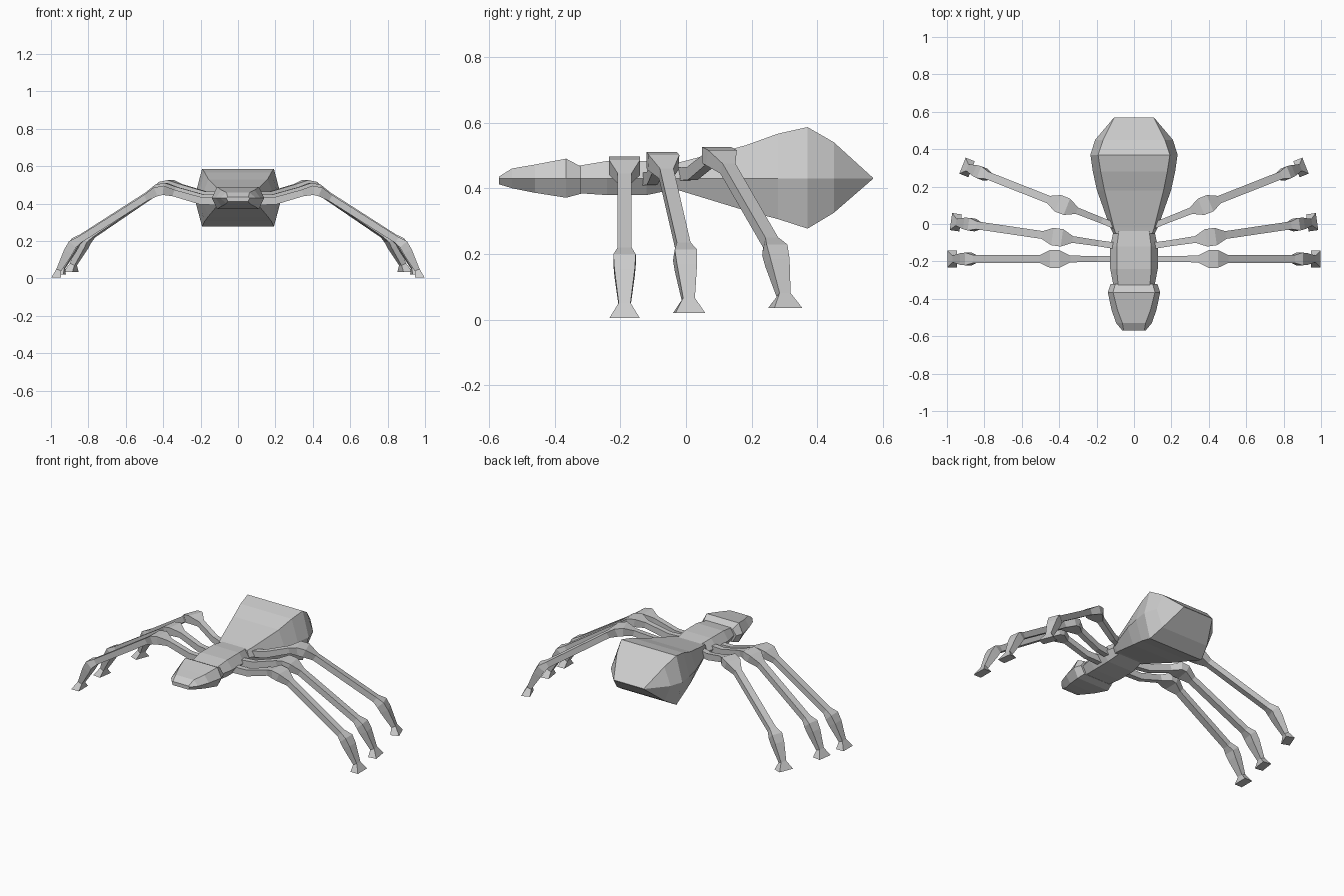
import bpy, bmesh
from math import cos, sin, radians
from mathutils import Vector

if "Cube" in bpy.data.objects:
    bpy.data.objects.remove(bpy.data.objects["Cube"])

MID = 0.43  # height of the widest line of the body


def loft(name, rings):
    """Skin a list of equal-length point rings and cap both ends."""
    bm = bmesh.new()
    loops = [[bm.verts.new(p) for p in ring] for ring in rings]
    n = len(loops[0])
    for a, b in zip(loops, loops[1:]):
        for i in range(n):
            j = (i + 1) % n
            bm.faces.new((a[i], a[j], b[j], b[i]))
    bm.faces.new(loops[0])
    bm.faces.new(loops[-1][::-1])
    bmesh.ops.remove_doubles(bm, verts=bm.verts, dist=0.0005)
    bmesh.ops.recalc_face_normals(bm, faces=bm.faces)
    mesh = bpy.data.meshes.new(name)
    bm.to_mesh(mesh)
    bm.free()
    obj = bpy.data.objects.new(name, mesh)
    bpy.context.collection.objects.link(obj)
    return obj


def body_part(name, rows):
    """Six-sided body segment; rows of y, top z, bottom z, flat half-width, widest half-width."""
    loft(name, [[(-wt, y, zt), (wt, y, zt), (wm, y, MID), (wt, y, zb), (-wt, y, zb), (-wm, y, MID)]
                for y, zt, zb, wt, wm in rows])


body_part("head", [
    (-0.57, 0.435, 0.412, 0.055, 0.062),
    (-0.53, 0.460, 0.400, 0.062, 0.095),
    (-0.46, 0.472, 0.386, 0.088, 0.120),
    (-0.365, 0.490, 0.371, 0.112, 0.140),
    (-0.32, 0.466, 0.383, 0.100, 0.125)])

body_part("thorax", [
    (-0.33, 0.468, 0.385, 0.085, 0.110),
    (-0.24, 0.483, 0.379, 0.092, 0.127),
    (-0.12, 0.483, 0.379, 0.092, 0.127),
    (-0.03, 0.474, 0.398, 0.080, 0.108)])

body_part("abdomen", [
    (-0.05, 0.472, 0.400, 0.098, 0.112),
    (-0.02, 0.479, 0.393, 0.108, 0.127),
    (0.18, 0.530, 0.332, 0.158, 0.198),
    (0.28, 0.566, 0.306, 0.178, 0.220),
    (0.37, 0.586, 0.277, 0.192, 0.233),
    (0.45, 0.540, 0.325, 0.165, 0.208),
    (0.57, 0.431, 0.429, 0.105, 0.106)])

# Leg profile: distance from hip, height, side half-width, half-thickness
LEG = [(-0.04, 0.412, 0.018, 0.020), (0.08, 0.415, 0.016, 0.020),
       (0.225, 0.457, 0.018, 0.018),
       (0.280, 0.471, 0.047, 0.025), (0.320, 0.463, 0.047, 0.025),
       (0.375, 0.430, 0.021, 0.018),
       (0.730, 0.205, 0.021, 0.018),
       (0.765, 0.182, 0.034, 0.025), (0.787, 0.143, 0.031, 0.025),
       (0.838, 0.045, 0.018, 0.014), (0.852, 0.005, 0.046, 0.026)]


def leg(name, side, hip, angle, lift):
    out = Vector((side * cos(angle), sin(angle), 0))
    lateral = Vector((-side * sin(angle), cos(angle), 0))
    up = Vector((0, 0, 1))
    base = Vector((side * hip[0], hip[1], lift))
    rings = []
    for i, (s, z, w, h) in enumerate(LEG):
        a, b = LEG[max(i - 1, 0)], LEG[min(i + 1, len(LEG) - 1)]
        d = Vector((b[0] - a[0], b[1] - a[1])).normalized()
        if i == len(LEG) - 1:
            d = Vector((0, -1))  # flat sole
        normal = out * -d.y + up * d.x
        c = base + out * s + up * z
        if side < 0:
            lat = Vector((-side * sin(angle), cos(angle), 0))
        else:
            lat = Vector((-sin(angle), cos(angle), 0))
        rings.append([c + lat * w * u + normal * h * v
                      for u, v in ((-1, -1), (1, -1), (1, 1), (-1, 1))])
    loft(name, rings)


# Three pairs of legs
for label, hip, angle, lift in (("front", (0.12, -0.187), 0, 0),
                                ("middle", (0.11, -0.115), 8.4, 0.015),
                                ("rear", (0.10, -0.01), 21.5, 0.03)):
    for side, tag in ((1, "right"), (-1, "left")):
        leg(f"{label}_leg_{tag}", side, hip, radians(angle), lift)
